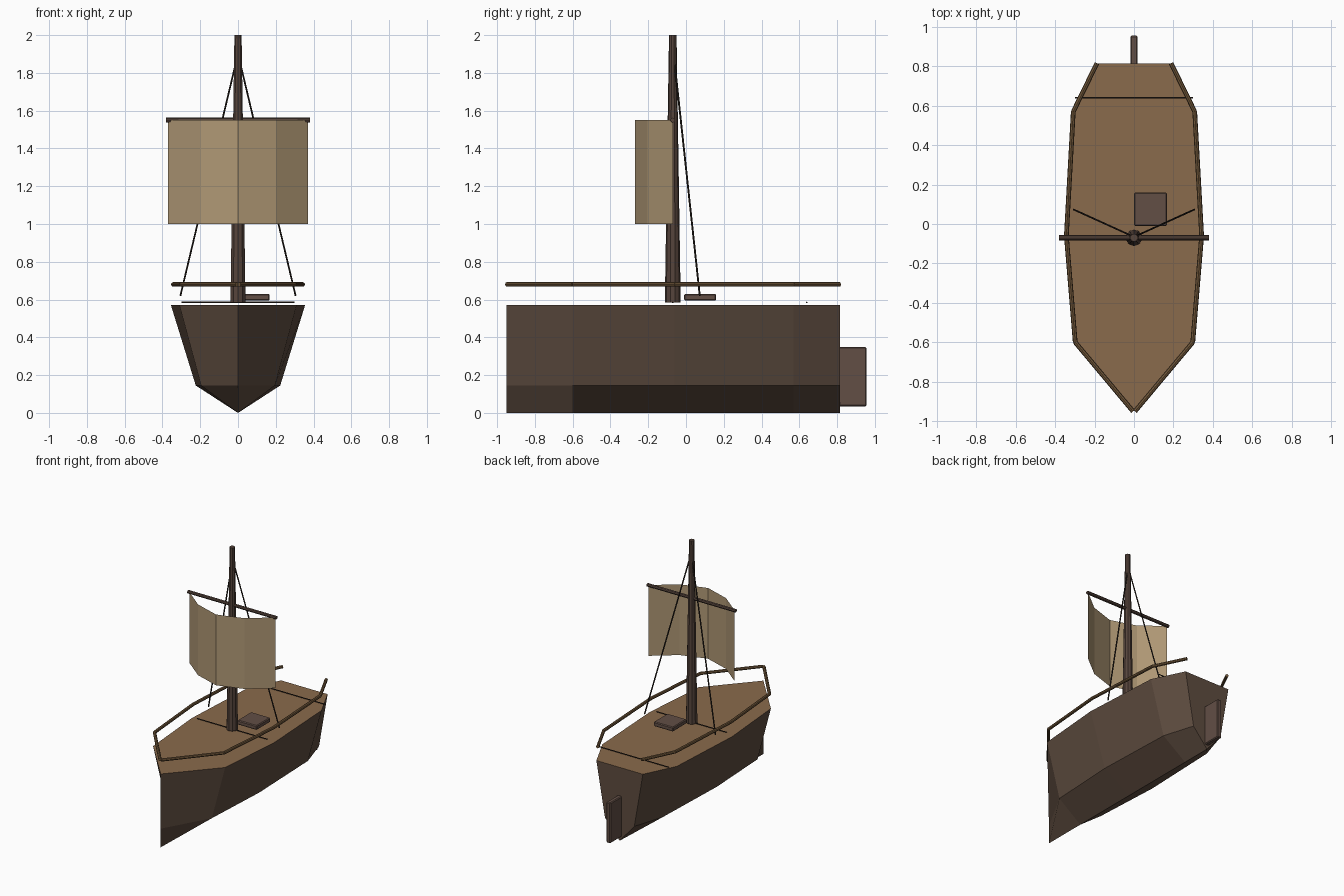
import bpy, bmesh
from mathutils import Vector

if "Cube" in bpy.data.objects:
    bpy.data.objects.remove(bpy.data.objects["Cube"])


def material(name, rgb):
    m = bpy.data.materials.new(name)
    m.diffuse_color = (*rgb, 1)
    m.use_nodes = True
    m.node_tree.nodes["Principled BSDF"].inputs["Base Color"].default_value = m.diffuse_color
    return m


HULL = material("dark hull wood", (0.112, 0.072, 0.050))
DECK = material("deck planks", (0.255, 0.145, 0.072))
SAIL = material("canvas", (0.434, 0.315, 0.178))
SPAR = material("spar wood", (0.092, 0.058, 0.044))
RAIL = material("rail wood", (0.165, 0.096, 0.042))
HATCH = material("hatch wood", (0.122, 0.077, 0.060))
ROPE = material("tarred rope", (0.024, 0.017, 0.013))


def finish(name, bm, *mats):
    mesh = bpy.data.meshes.new(name)
    bm.to_mesh(mesh)
    bm.free()
    obj = bpy.data.objects.new(name, mesh)
    bpy.context.collection.objects.link(obj)
    for m in mats:
        mesh.materials.append(m)
    return obj


def rods(name, pairs, r1, r2, sides, mat):
    """Straight tapered rods between pairs of points."""
    bm = bmesh.new()
    for a, b in pairs:
        a, b = Vector(a), Vector(b)
        made = bmesh.ops.create_cone(bm, cap_ends=True, segments=sides,
                                     radius1=r1, radius2=r2, depth=(b - a).length)
        turn = (b - a).to_track_quat('Z', 'Y')
        for v in made["verts"]:
            v.co = turn @ v.co + (a + b) / 2
    return finish(name, bm, mat)


def box(name, lo, hi, mat):
    bm = bmesh.new()
    bmesh.ops.create_cube(bm, size=1)
    lo, hi = Vector(lo), Vector(hi)
    for v in bm.verts:
        v.co = (lo + hi) / 2 + v.co * (hi - lo)
    obj = finish(name, bm, mat)
    bev = obj.modifiers.new("bevel", 'BEVEL')
    bev.width, bev.segments = 0.006, 1
    return obj


# Hull: V-bottomed stations along y, pinched to a vertical stem at the bow
stations = [(-0.95, 0.0), (-0.60, 0.31), (-0.06, 0.355), (0.57, 0.32), (0.815, 0.20)]
bm = bmesh.new()
rings = []
for y, w in stations:
    section = [(-w, 0.57), (-w * 0.63, 0.145), (0, 0), (w * 0.63, 0.145), (w, 0.57)]
    rings.append([bm.verts.new((x, y, z)) for x, z in section])
for a, b in zip(rings, rings[1:]):
    for i in range(5):
        j = (i + 1) % 5
        bm.faces.new((a[i], a[j], b[j], b[i]))
bm.faces.new(rings[-1])
bmesh.ops.remove_doubles(bm, verts=bm.verts, dist=0.0005)
bmesh.ops.recalc_face_normals(bm, faces=bm.faces)
for f in bm.faces:
    f.material_index = 1 if f.normal.z > 0.9 else 0
finish("hull", bm, HULL, DECK)

# Railings following the deck edge
pairs = []
for s in (-1, 1):
    pts = [(s * max(w - 0.012, 0.005), y, 0.68) for y, w in stations]
    pairs += list(zip(pts, pts[1:]))
rods("railing", pairs, 0.012, 0.012, 8, RAIL)

# Mast and yard
rods("mast", [((0, -0.07, 0.585), (0, -0.07, 2.0))], 0.042, 0.02, 10, SPAR)
rods("yard", [((-0.38, -0.07, 1.55), (0.38, -0.07, 1.55))], 0.013, 0.013, 8, SPAR)

# Square sail bellying forward
bm = bmesh.new()
cols = [[bm.verts.new((x, y, z)) for z in (1.0, 1.55)]
        for x, y in [(-0.37, -0.07), (-0.20, -0.205), (0, -0.27), (0.20, -0.205), (0.37, -0.07)]]
for a, b in zip(cols, cols[1:]):
    bm.faces.new((a[0], b[0], b[1], a[1]))
finish("sail", bm, SAIL)

# Shrouds and the thin cross lines above the deck
rods("shrouds", [((s * 0.305, 0.073, 0.62), (s * 0.012, -0.06, 1.85)) for s in (-1, 1)],
     0.005, 0.005, 6, ROPE)
rods("deck_lines", [((-0.3, y, 0.585), (0.3, y, 0.585)) for y in (-0.07, 0.64)],
     0.004, 0.004, 6, ROPE)

# Hatch and rudder
box("hatch", (0.0, -0.01, 0.595), (0.168, 0.16, 0.63), HATCH)
box("rudder", (-0.018, 0.80, 0.035), (0.018, 0.955, 0.35), HATCH)
